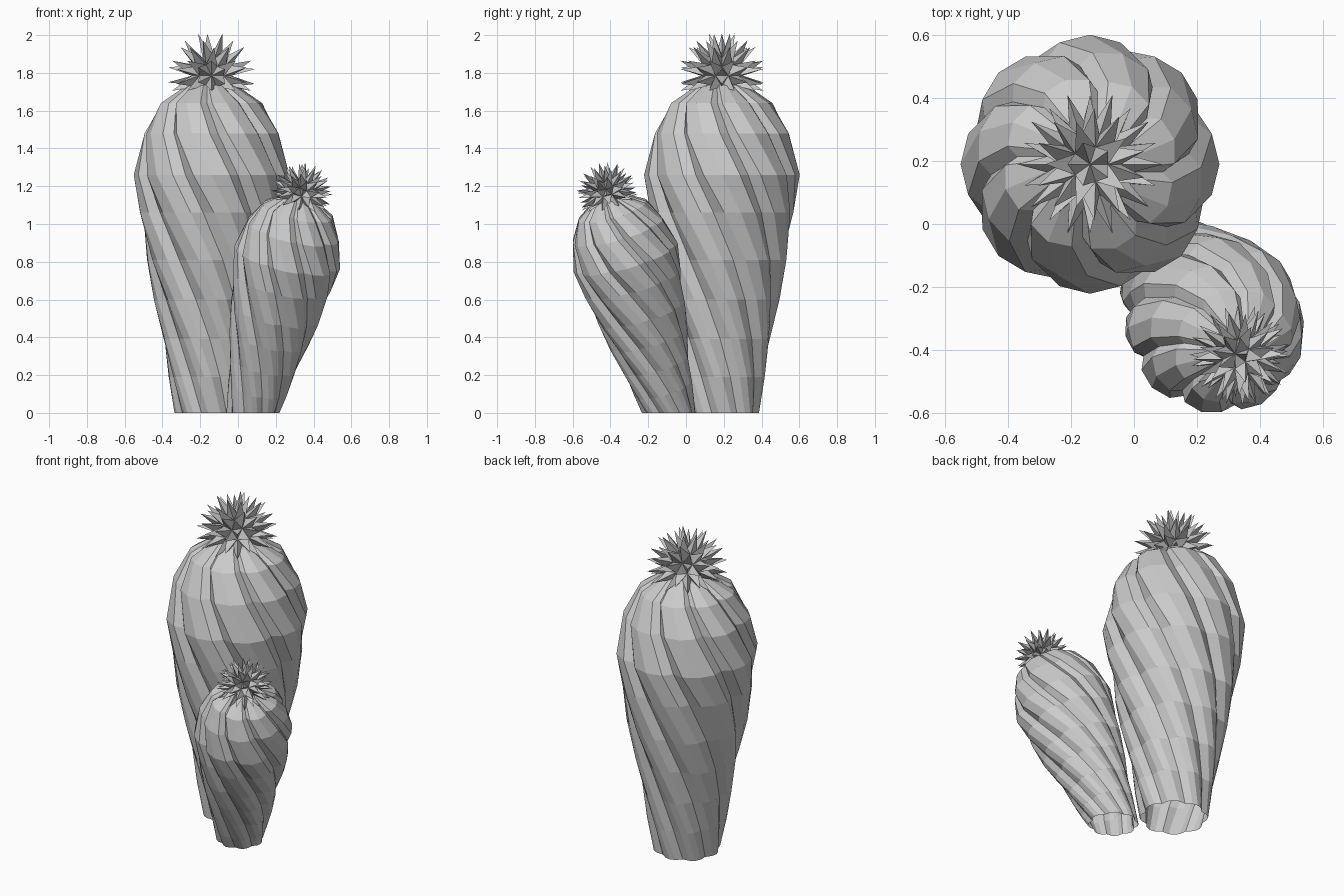
import bpy, bmesh, math
from mathutils import Matrix, Vector

cube = bpy.data.objects.get("Cube")
if cube:
    bpy.data.objects.remove(cube, do_unlink=True)

grey = bpy.data.materials.new("plain grey")
grey.use_nodes = True
grey.diffuse_color = (0.6, 0.6, 0.6, 1)
grey.node_tree.nodes["Principled BSDF"].inputs["Base Color"].default_value = (0.6, 0.6, 0.6, 1)

LOBES = 8
# Height, outer radius, groove share and rib half width, from below the ground to the crown
PROFILE = [(-0.25, 0.165, 0.88, 10), (0, 0.197, 0.88, 10), (0.19, 0.23, 0.88, 10),
           (0.39, 0.265, 0.88, 10), (0.6, 0.306, 0.88, 11), (0.81, 0.348, 0.88, 12),
           (1.06, 0.39, 0.88, 13), (1.26, 0.412, 0.88, 14), (1.48, 0.367, 0.86, 15),
           (1.64, 0.28, 0.83, 16), (1.73, 0.14, 0.8, 16)]
TWIST = 75
CROWN = 1.785


def add_object(name, bm):
    mesh = bpy.data.meshes.new(name)
    bm.to_mesh(mesh)
    bm.free()
    mesh.materials.append(grey)
    bpy.context.collection.objects.link(bpy.data.objects.new(name, mesh))


def cactus_body(name, matrix):
    bm = bmesh.new()
    rings = []
    for z, r, groove, half in PROFILE:
        twist = (1.26 - z) * TWIST
        shoulder = 0.25 * groove + 0.75
        ring = []
        for lobe in range(LOBES):
            # Groove, shoulder, crest, shoulder
            for angle, share in ((-22.5, groove), (-half, shoulder), (0, 1), (half, shoulder)):
                a = math.radians(lobe * 360 / LOBES + angle + twist)
                ring.append(bm.verts.new((r * share * math.cos(a), r * share * math.sin(a), z)))
        rings.append(ring)
    n = len(rings[0])
    for low, high in zip(rings, rings[1:]):
        for i in range(n):
            j = (i + 1) % n
            bm.faces.new((low[i], low[j], high[j], high[i]))
    tip = bm.verts.new((0, 0, 1.76))
    for i in range(n):
        bm.faces.new((rings[-1][i], rings[-1][(i + 1) % n], tip))
    # Slice off everything under the ground, leaving the base open
    bmesh.ops.transform(bm, matrix=matrix, verts=bm.verts)
    bmesh.ops.bisect_plane(bm, geom=bm.verts[:] + bm.edges[:] + bm.faces[:],
                           plane_co=(0, 0, 0), plane_no=(0, 0, -1), clear_outer=True)
    add_object(name, bm)


def spiky_flower(name, matrix):
    # Every face of a ball is drawn out into a spike
    bm = bmesh.new()
    bmesh.ops.create_icosphere(bm, subdivisions=2, radius=0.11)
    poked = bmesh.ops.poke(bm, faces=bm.faces[:])
    for v in poked["verts"]:
        v.co = v.co.normalized() * 0.234
    bmesh.ops.transform(bm, matrix=matrix @ Matrix.Translation((0, 0, CROWN)), verts=bm.verts)
    add_object(name, bm)


def cactus(name, matrix):
    cactus_body(name + "_cactus_body", matrix)
    spiky_flower(name + "_cactus_flower", matrix)


# Upright large cactus
cactus("large", Matrix.Translation((-0.14, 0.19, 0)))

# Small cactus leaning away from the large one
lean = Vector((0.213, -0.268, 0.939))
tilt = Vector((0, 0, 1)).rotation_difference(lean).to_matrix().to_4x4()
cactus("small", Matrix.Translation((0.074, -0.085, 0)) @ tilt @ Matrix.Scale(0.695, 4))
